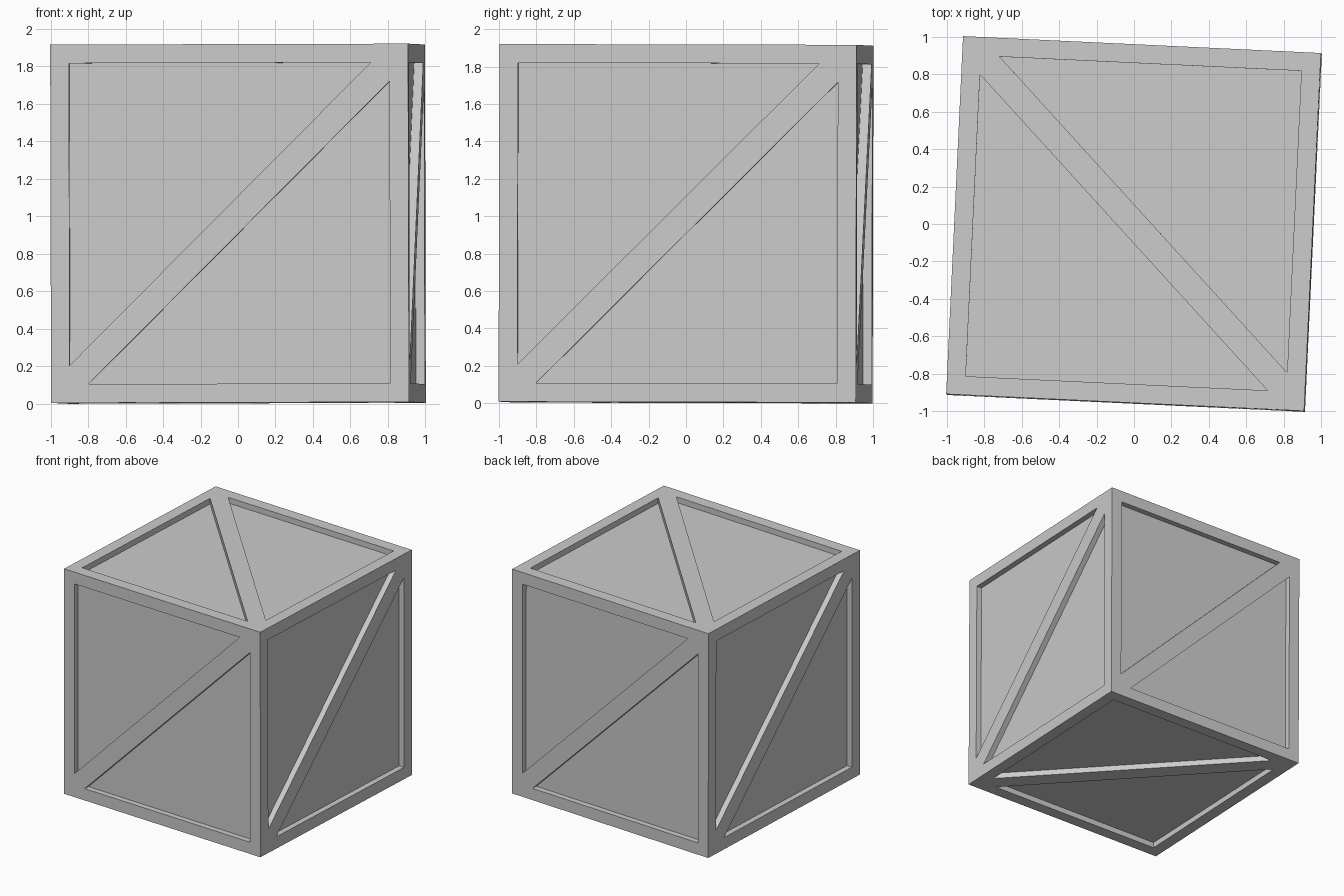
import bpy
import bmesh
from math import pi, radians
from mathutils import Matrix, Vector

cube = bpy.data.objects.get("Cube")
if cube:
    bpy.data.objects.remove(cube, do_unlink=True)

HALF = 0.956      # half the crate's edge
BEAM = 0.1        # frame width
DEPTH = 0.048     # panel recess
INNER = HALF - BEAM

# The whole crate stands turned slightly, with a very small lean
PLACE = (Matrix.Translation((0, 0, 0.96))
         @ Matrix.Rotation(-0.0025, 4, 'X') @ Matrix.Rotation(-0.0025, 4, 'Y')
         @ Matrix.Rotation(radians(-2.7), 4, 'Z'))

grey = bpy.data.materials.new("plain grey")
grey.use_nodes = True
colour = (0.6, 0.6, 0.6, 1)
grey.diffuse_color = colour
grey.node_tree.nodes["Principled BSDF"].inputs["Base Color"].default_value = colour


def finish(name, bm):
    bmesh.ops.recalc_face_normals(bm, faces=bm.faces)
    mesh = bpy.data.meshes.new(name)
    bm.to_mesh(mesh)
    bm.free()
    mesh.materials.append(grey)
    ob = bpy.data.objects.new(name, mesh)
    bpy.context.collection.objects.link(ob)
    ob.matrix_world = PLACE


def add_box(bm, centre, size):
    m = Matrix.Translation(centre) @ Matrix.Diagonal((*size, 1))
    bmesh.ops.create_cube(bm, size=1, matrix=m)


# Recessed panels: one inner box
bm = bmesh.new()
add_box(bm, (0, 0, 0), [2 * (HALF - DEPTH)] * 3)
finish("panels", bm)

# Frame: four posts, and rails butted between them
bm = bmesh.new()
mid = HALF - BEAM / 2
for a in (-mid, mid):
    for b in (-mid, mid):
        add_box(bm, (a, b, 0), (BEAM, BEAM, 2 * HALF))
        add_box(bm, (0, a, b), (2 * INNER, BEAM, BEAM))
        add_box(bm, (a, 0, b), (BEAM, 2 * INNER, BEAM))
finish("frame", bm)

# Diagonal brace on each face, with ends mitred into the frame corners
turns = [Matrix.Rotation(i * pi / 2, 4, 'Z') for i in range(4)]
top = Matrix.Rotation(pi / 2, 4, 'Z') @ Matrix.Rotation(-pi / 2, 4, 'X')
bottom = Matrix.Rotation(pi / 2, 4, 'X')
names = ["front", "left", "back", "right", "top", "bottom"]
near = INNER - BEAM
outline = [(-INNER, -INNER), (-near, -INNER), (INNER, near),
           (INNER, INNER), (near, INNER), (-INNER, -near)]
for name, turn in zip(names, turns + [top, bottom]):
    bm = bmesh.new()
    face = bm.faces.new([bm.verts.new((x, -HALF, z)) for x, z in outline])
    out = bmesh.ops.extrude_face_region(bm, geom=[face], use_keep_orig=True)
    back = [v for v in out["geom"] if isinstance(v, bmesh.types.BMVert)]
    bmesh.ops.translate(bm, verts=back, vec=Vector((0, DEPTH + 0.01, 0)))
    bmesh.ops.transform(bm, matrix=turn, verts=bm.verts)
    finish(name + "_brace", bm)
